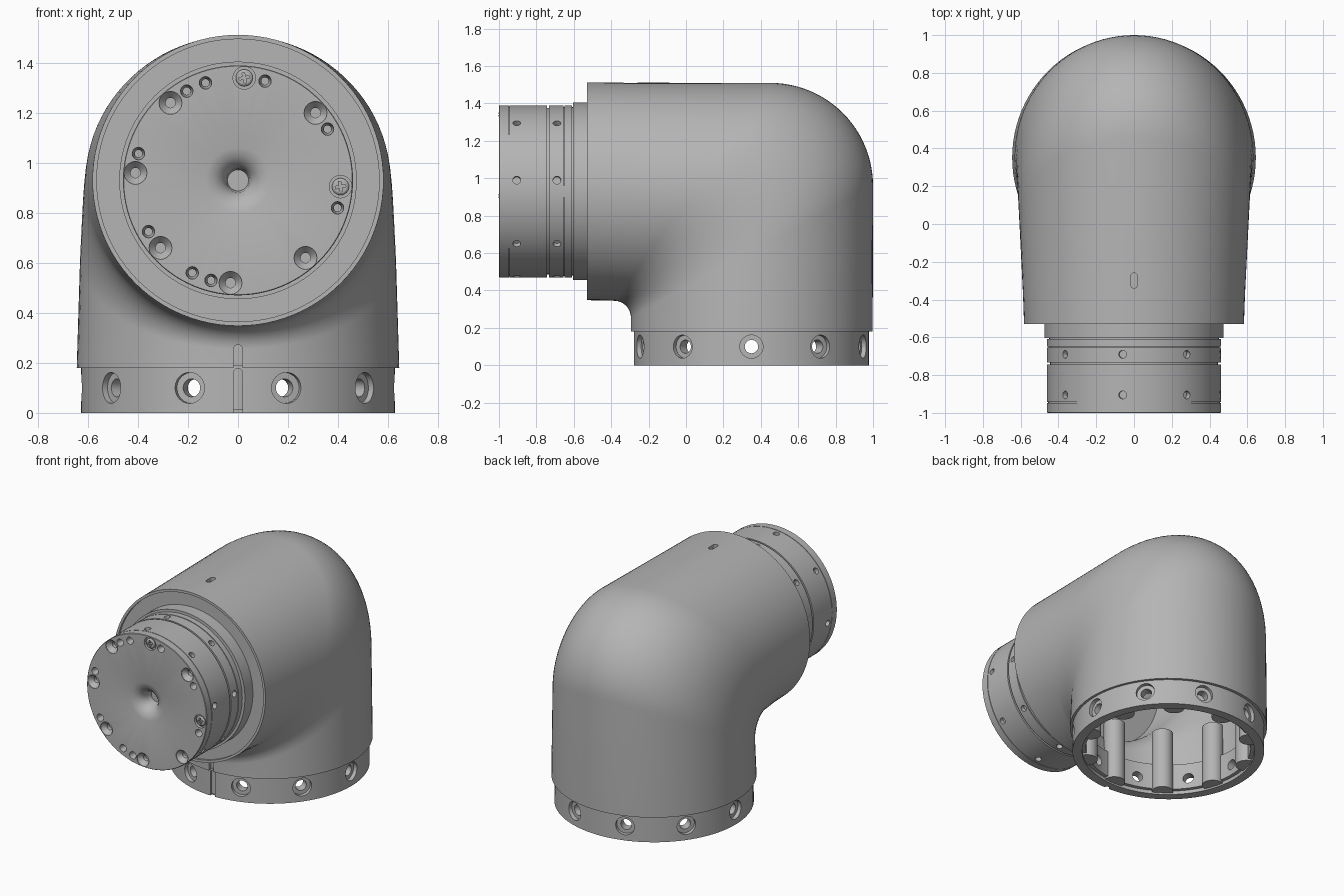
import bpy, bmesh
from math import sin, cos, pi, radians
from mathutils import Matrix, Vector

if "Cube" in bpy.data.objects:
    bpy.data.objects.remove(bpy.data.objects["Cube"], do_unlink=True)

grey = bpy.data.materials.new("machined grey")
grey.use_nodes = True
COLOUR = (0.46, 0.46, 0.46, 1)
grey.diffuse_color = COLOUR
for node in grey.node_tree.nodes:
    if node.type == 'BSDF_PRINCIPLED':
        node.inputs["Base Color"].default_value = COLOUR

T, R = Matrix.Translation, Matrix.Rotation
BASE = T((0, 0.35, 0))                          # upright axis of the base
NECK = T((0, 0, 0.93)) @ R(pi / 2, 4, 'X')      # local z runs forward


def finish(bm, name, smooth=True):
    bmesh.ops.recalc_face_normals(bm, faces=bm.faces)
    mesh = bpy.data.meshes.new(name)
    bm.to_mesh(mesh)
    bm.free()
    mesh.materials.append(grey)
    obj = bpy.data.objects.new(name, mesh)
    bpy.context.collection.objects.link(obj)
    return obj


def skin(bm, rings):
    """Bridge successive rings of vertices; one-vertex rings are poles."""
    for a, b in zip(rings, rings[1:]):
        n = max(len(a), len(b))
        for i in range(n):
            j = (i + 1) % n
            if len(a) == 1:
                bm.faces.new((a[0], b[j], b[i]))
            elif len(b) == 1:
                bm.faces.new((a[i], a[j], b[0]))
            else:
                bm.faces.new((a[i], a[j], b[j], b[i]))


def lathe(bm, profile, segs, matrix, closed=False):
    """Revolve (radius, height) points about local z."""
    rings = []
    for r, h in profile:
        n = segs if r > 0 else 1
        rings.append([bm.verts.new(matrix @ Vector((r * cos(2 * pi * i / n), r * sin(2 * pi * i / n), h)))
                      for i in range(n)])
    if closed:
        rings.append(rings[0])
    skin(bm, rings)


def slot(bm, r, length, depth, matrix):
    """Round-ended prism: half of a cylinder is pulled along local y."""
    out = bmesh.ops.create_cone(bm, cap_ends=True, segments=16, radius1=r, radius2=r, depth=depth)
    for v in out["verts"]:
        if v.co.y > r * 0.01:
            v.co.y += length
        v.co = matrix @ v.co


def cut(obj, bm):
    cutter = finish(bm, "cutter")
    cutter.hide_render = True
    mod = obj.modifiers.new("cut", 'BOOLEAN')
    mod.operation, mod.solver, mod.object = 'DIFFERENCE', 'EXACT', cutter
    bpy.context.view_layer.objects.active = obj
    bpy.ops.object.modifier_apply(modifier=mod.name)
    bpy.data.objects.remove(cutter, do_unlink=True)


# Elbow housing: tilted oval sections fan round the bend, outer skin then inner
def section(bm, p, q, w, inset=0.0, n=96):
    p, q = Vector((0, *p)), Vector((0, *q))
    step = (q - p).normalized() * inset
    p, q = p + step, q - step
    mid, half = (p + q) / 2, (q - p) / 2
    return [bm.verts.new(mid + half * cos(2 * pi * i / n) + Vector(((w - inset) * sin(2 * pi * i / n), 0, 0)))
            for i in range(n)]


path = [((-0.295, 0.18), (0.998, 0.18), 0.645)]
STEPS = 24
for i in range(STEPS + 1):
    t = i / STEPS
    c, s = cos(t * pi / 2), sin(t * pi / 2)
    path.append(((-0.385 + 0.09 * c, 0.255 + 0.09 * s),
                 (0.45 + 0.55 * c, 0.96 + 0.55 * s), 0.632 - 0.024 * t))
path.append(((-0.41, 0.347), (-0.32, 1.511), 0.588))

bm = bmesh.new()
rings = [section(bm, (y, 0.93 - r), (y, 0.93 + r), r)
         for y, r in ((-0.515, 0.565), (-0.53, 0.565), (-0.53, 0.582))]
rings += [section(bm, *s) for s in reversed(path)]
rings += [section(bm, *s, inset=0.07) for s in path]
skin(bm, rings)
bm.faces.new(rings[0])
bm.faces.new(rings[-1])
housing = finish(bm, "elbow_housing")

bm = bmesh.new()
slot(bm, 0.018, 0.15, 0.06, T((0, -0.3, 0.105)) @ R(pi / 2, 4, 'X'))
slot(bm, 0.018, 0.045, 0.06, T((0, -0.322, 1.515)))
cut(housing, bm)

# Base collar with ten countersunk holes and an alignment slot
bm = bmesh.new()
lathe(bm, [(0.628, 0), (0.628, 0.19), (0.59, 0.19), (0.59, 0.21), (0.54, 0.21),
           (0.54, 0.025), (0.565, 0.025), (0.565, 0)], 96, BASE, closed=True)
collar = finish(bm, "base_collar")
bm = bmesh.new()
for k in range(10):
    m = BASE @ R(k * pi / 5, 4, 'Z') @ T((0.65, 0, 0.1)) @ R(-pi / 2, 4, 'Y')
    lathe(bm, [(0, 0), (0.062, 0), (0.062, 0.05), (0.036, 0.05), (0.036, 0.2), (0, 0.2)], 24, m)
slot(bm, 0.018, 0.2, 0.04, T((0, -0.28, -0.04)) @ R(pi / 2, 4, 'X'))
cut(collar, bm)

# Rounded ribs inside the base, between the holes
bm = bmesh.new()
for k in range(10):
    m = BASE @ R((k + 0.5) * pi / 5, 4, 'Z') @ T((0.55, 0, 0))
    lathe(bm, [(0, 0.012), (0.07, 0.012), (0.07, 0.45), (0, 0.45)], 20, m)
finish(bm, "inner_ribs")


# Front neck: flange, grooved drum and dished face
def groove(h, half, depth):
    return [(0.46, h - half), (0.46 - depth, h - half), (0.46 - depth, h + half), (0.46, h + half)]


bm = bmesh.new()
lathe(bm, [(0, 0.5), (0.475, 0.5), (0.475, 0.603), (0.45, 0.603), (0.45, 0.61), (0.46, 0.61)]
      + groove(0.652, 0.003, 0.008) + groove(0.738, 0.006, 0.015) + groove(0.945, 0.002, 0.006)
      + [(0.46, 0.997), (0.457, 1), (0.13, 1), (0.095, 0.99), (0.065, 0.967), (0.048, 0.935),
         (0.042, 0.89), (0, 0.89)], 96, NECK)
neck = finish(bm, "front_neck")

bm = bmesh.new()
# Two rows of radial pin holes
for h in (0.69, 0.905):
    for k in range(8):
        m = NECK @ R(radians(7.5 + 45 * k), 4, 'Z') @ T((0.48, 0, h)) @ R(-pi / 2, 4, 'Y')
        lathe(bm, [(0, 0), (0.021, 0), (0.021, 0.05), (0, 0.05)], 16, m)

# Face holes on the bolt circle, given by position
big = [(-0.27, 1.24), (0.31, 1.2), (-0.41, 0.96), (-0.31, 0.66), (0.27, 0.62), (-0.03, 0.52)]
small = [(-0.205, 1.287), (-0.13, 1.32), (0.108, 1.327), (0.358, 1.135), (0.398, 0.82),
         (-0.398, 1.037), (-0.358, 0.725), (-0.183, 0.56), (-0.108, 0.53)]
screws = [(0.025, 1.34), (0.41, 0.905)]


def face_at(x, z, depth=0.0):
    return NECK @ T((x, z - 0.93, 1 - depth))


for spots, r, bottom in ((big, 0.046, 0.02), (small, 0.025, 0.015)):
    for x, z in spots:
        lathe(bm, [(0, 0.01), (r, 0.01), (r, -0.005), (bottom, -0.035), (bottom, -0.06), (0, -0.06)],
              20, face_at(x, z))
for x, z in screws:
    lathe(bm, [(0, 0.01), (0.045, 0.01), (0.045, -0.02), (0, -0.02)], 24, face_at(x, z))
cut(neck, bm)

# Domed screws with a cross recess
for i, (x, z) in enumerate(screws):
    bm = bmesh.new()
    lathe(bm, [(0, -0.03), (0.034, -0.03), (0.034, -0.006), (0.026, 0), (0, 0.002)], 24, face_at(x, z))
    screw = finish(bm, "face_screw_%d" % (i + 1))
    for angle in (0.2, 0.2 + pi / 2):
        bm = bmesh.new()
        bmesh.ops.create_cube(bm, size=1, matrix=face_at(x, z) @ R(angle, 4, 'Z')
                              @ Matrix.Diagonal((0.042, 0.01, 0.024, 1)))
        cut(screw, bm)

# Smooth shading with crisp edges
bpy.ops.object.select_all(action='DESELECT')
for obj in bpy.context.collection.objects:
    if obj.type == 'MESH':
        obj.select_set(True)
        bpy.context.view_layer.objects.active = obj
bpy.ops.object.shade_smooth_by_angle(angle=radians(30))
